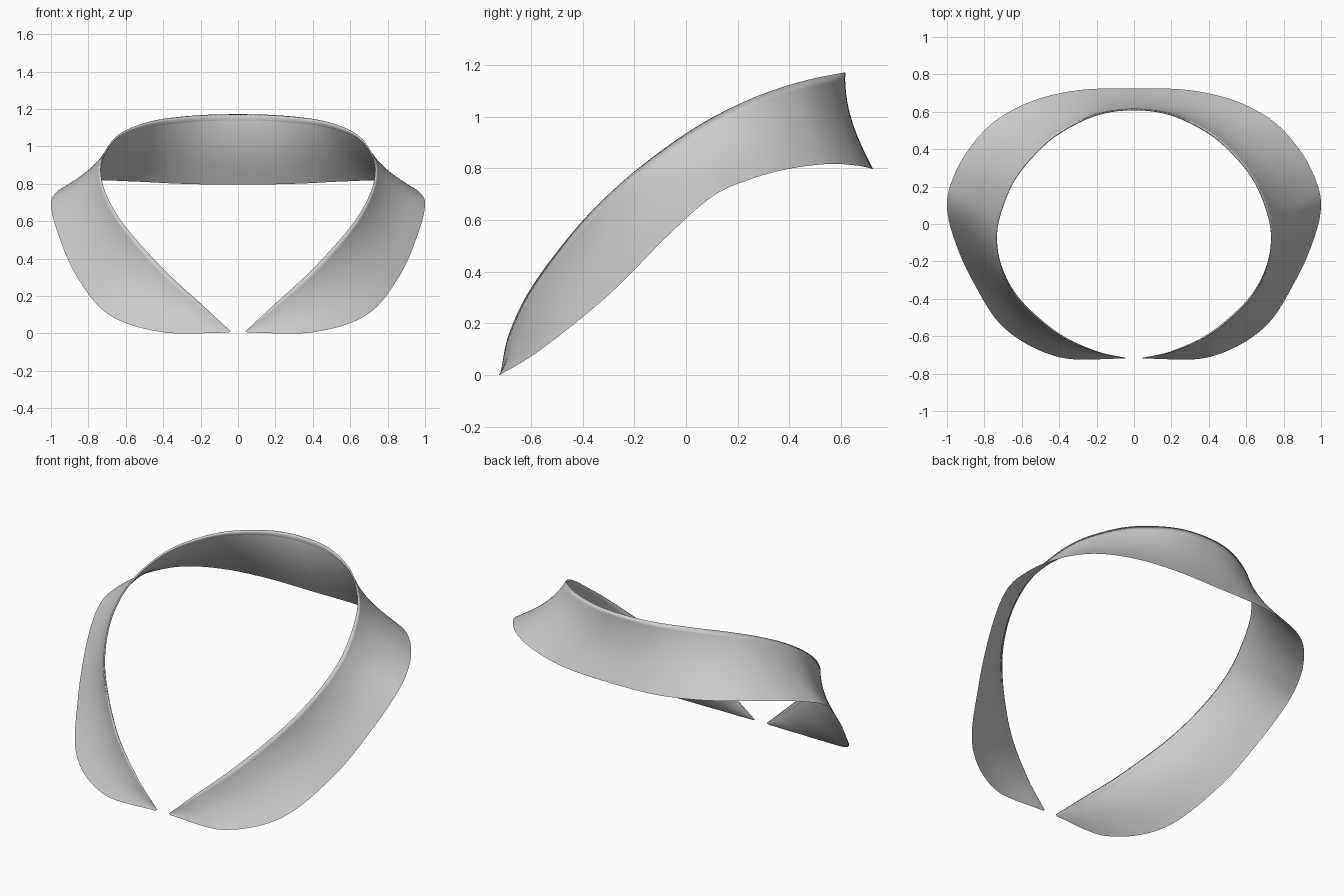
import bpy
import bmesh
import math
from mathutils import Vector

if "Cube" in bpy.data.objects:
    bpy.data.objects.remove(bpy.data.objects["Cube"])

# Matching stations from centre back to front tip: fold edge, outer edge
FOLD = [(0, .617, 1.172), (.2, .588, 1.167), (.4, .488, 1.147), (.53, .373, 1.115),
        (.635, .24, 1.065), (.705, .08, .985), (.735, -.08, .88), (.705, -.25, .745),
        (.605, -.42, .575), (.4, -.595, .345), (.2, -.685, .16), (.04, -.717, .012)]
OUTER = [(0, .725, .795), (.3, .715, .80), (.55, .655, .812), (.75, .545, .817),
         (.89, .39, .797), (.97, .24, .755), (1, .1, .69), (.965, -.07, .54),
         (.865, -.30, .31), (.69, -.56, .10), (.4, -.712, .006), (.05, -.72, .004)]
STEPS, ROWS = 8, 14


def smooth_path(points):
    """Catmull-Rom curve, reflected at the centre back for a smooth mirror seam."""
    p = [Vector(q) for q in points]
    p = [Vector((-p[1].x, p[1].y, p[1].z))] + p + [p[-1] * 2 - p[-2]]
    out = []
    for i in range(1, len(p) - 2):
        a, b, c, d = p[i - 1:i + 3]
        for k in range(STEPS):
            t = k / STEPS
            out.append(.5 * (2 * b + (c - a) * t + (2 * a - 5 * b + 4 * c - d) * t ** 2
                             + (3 * b - a - 3 * c + d) * t ** 3))
    return out + [p[-2]]


# Collar: flared ribbon with a concave section and a narrow turned-in fold
fold, outer = smooth_path(FOLD), smooth_path(OUTER)
bm = bmesh.new()
grid = []
for i, (f, o) in enumerate(zip(fold, outer)):
    tangent = fold[min(i + 1, len(fold) - 1)] - fold[max(i - 1, 0)]
    if i == 0:
        tangent = Vector((1, 0, 0))
    width = o - f
    normal = tangent.cross(width).normalized()
    size = width.length
    column = [f - normal * .03 * size + width * .08, f - normal * .03 * size + width * .02]
    for r in range(ROWS + 1):
        s = r / ROWS
        bow = .07 * size * math.sin(math.pi * s ** .85)
        column.append(f + width * s - normal * bow)
    for v in column:
        v.z = max(v.z, 0)
        if i == 0:
            v.x = 0
    grid.append([bm.verts.new(v) for v in column])
for a, b in zip(grid, grid[1:]):
    for j in range(len(a) - 1):
        bm.faces.new((a[j], a[j + 1], b[j + 1], b[j]))
mesh = bpy.data.meshes.new("collar")
bm.to_mesh(mesh)
bm.free()
collar = bpy.data.objects.new("collar", mesh)
bpy.context.collection.objects.link(collar)
mirror = collar.modifiers.new("mirror", 'MIRROR')
mirror.use_clip = True
mirror.merge_threshold = .001
for poly in mesh.polygons:
    poly.use_smooth = True
